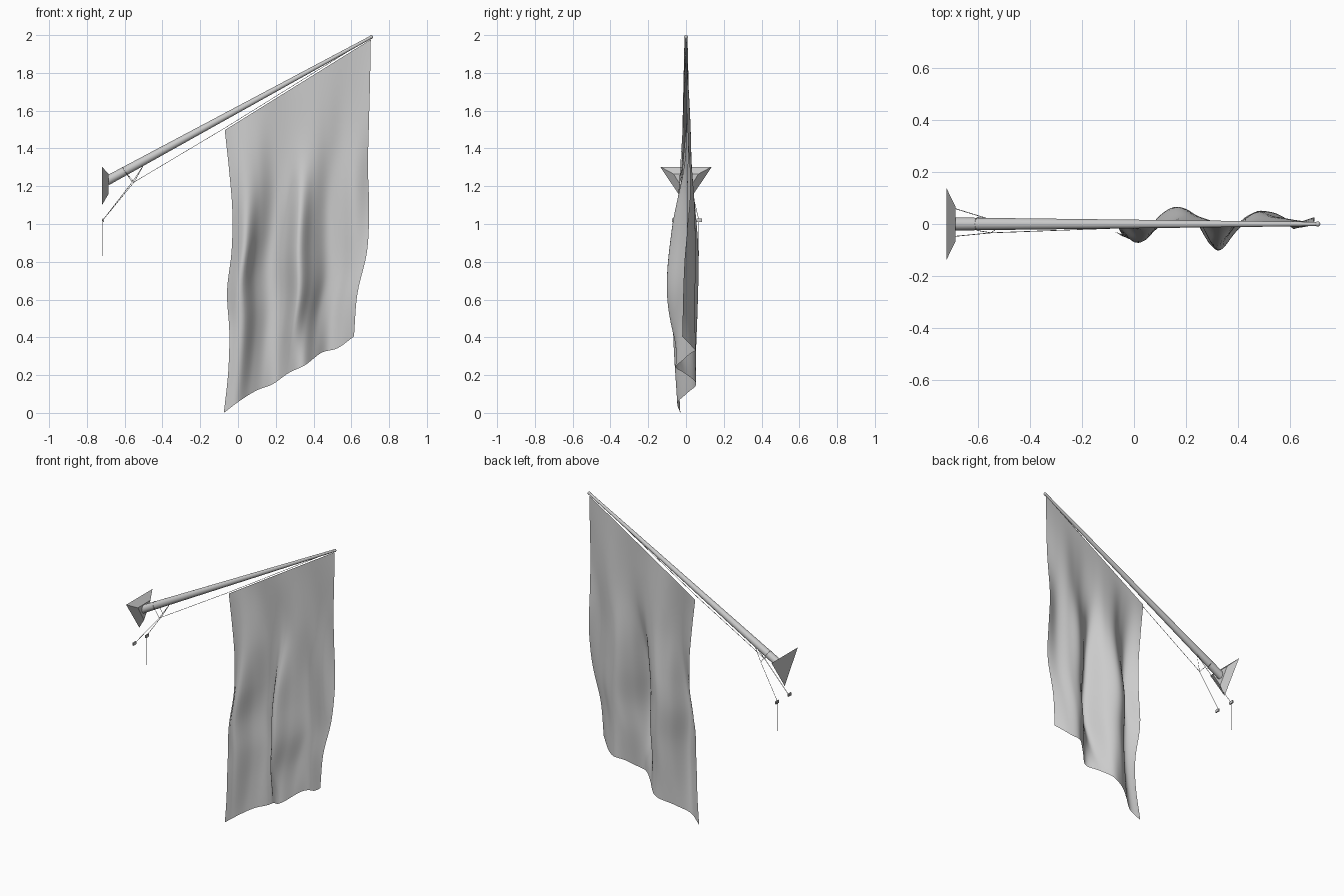
import bpy, bmesh, math
from mathutils import Vector

old = bpy.data.objects.get("Cube")
if old:
    bpy.data.objects.remove(old, do_unlink=True)

grey = bpy.data.materials.new("plain_grey")
grey.use_nodes = True
grey.diffuse_color = (0.6, 0.6, 0.6, 1)
grey.node_tree.nodes["Principled BSDF"].inputs["Base Color"].default_value = (0.6, 0.6, 0.6, 1)


def finish(name, bm, smooth_angle=0):
    mesh = bpy.data.meshes.new(name)
    bm.to_mesh(mesh)
    bm.free()
    mesh.materials.append(grey)
    obj = bpy.data.objects.new(name, mesh)
    bpy.context.collection.objects.link(obj)
    if smooth_angle:
        for p in mesh.polygons:
            p.use_smooth = True
        mesh.set_sharp_from_angle(angle=math.radians(smooth_angle))
    return obj


def rope(name, points, radius=0.0014):
    curve = bpy.data.curves.new(name, "CURVE")
    curve.dimensions = "3D"
    curve.bevel_depth = radius
    curve.bevel_resolution = 1
    curve.use_fill_caps = True
    line = curve.splines.new("POLY")
    line.points.add(len(points) - 1)
    for p, co in zip(line.points, points):
        p.co = (*co, 1)
    curve.materials.append(grey)
    bpy.context.collection.objects.link(bpy.data.objects.new(name, curve))


def sample(values, t):
    """Smooth curve through evenly spaced values, t from 0 to 1."""
    n = len(values) - 1
    i = min(int(t * n), n - 1)
    f = t * n - i
    b, c = values[i], values[i + 1]
    a = values[i - 1] if i > 0 else 2 * b - c
    d = values[i + 2] if i + 2 <= n else 2 * c - b
    return b + 0.5 * f * (c - a + f * (2*a - 5*b + 4*c - d + f * (3 * (b - c) + d - a)))


# Tapered pole with a small ball at its tip
foot, tip = Vector((-0.695, 0, 1.228)), Vector((0.704, 0, 1.989))
axis = (tip - foot).normalized()
turn = axis.to_track_quat("Z", "Y").to_matrix().to_4x4()
bm = bmesh.new()
bmesh.ops.create_cone(bm, cap_ends=True, segments=20, radius1=0.025, radius2=0.008,
                      depth=(tip - foot).length)
bmesh.ops.transform(bm, matrix=turn, verts=bm.verts)
bmesh.ops.translate(bm, vec=(foot + tip) / 2, verts=bm.verts)
finish("pole", bm, 50)

bm = bmesh.new()
bmesh.ops.create_uvsphere(bm, u_segments=12, v_segments=8, radius=0.01)
bmesh.ops.translate(bm, vec=tip + Vector((0.002, 0, 0.001)), verts=bm.verts)
finish("pole_tip", bm, 50)

# Wall bracket: triangular block narrowing towards the pole
bm = bmesh.new()
rings = []
for x, half, top, low in ((-0.72, 0.137, 1.303, 1.1), (-0.685, 0.066, 1.265, 1.16)):
    rings.append([bm.verts.new(c) for c in ((x, -half, top), (x, half, top), (x, 0, low))])
for ring in rings:
    bm.faces.new(ring)
for i in range(3):
    j = (i + 1) % 3
    bm.faces.new((rings[0][i], rings[0][j], rings[1][j], rings[1][i]))
bmesh.ops.recalc_face_normals(bm, faces=bm.faces)
finish("wall_bracket", bm)

# Hanging cloth: edge outlines, and fold depths at five heights from top to hem
left_x = (-0.07, -0.047, -0.03, -0.034, -0.058, -0.046, -0.052, -0.075)
right_x = (0.703, 0.699, 0.693, 0.688, 0.694, 0.683, 0.632, 0.614)
bottom_z = (0.0, 0.065, 0.118, 0.152, 0.212, 0.253, 0.318, 0.343, 0.405)
folds = (
    (0.004,) * 11,
    (0.008, -0.03, -0.005, 0.03, 0.025, 0.0, 0.0, 0.015, 0.025, 0.015, 0.004),
    (0.0, -0.07, 0.025, 0.064, 0.02, -0.075, -0.005, 0.045, 0.03, 0.005, 0.025),
    (-0.045, -0.065, 0.02, 0.06, 0.025, -0.098, -0.035, 0.04, 0.045, 0.01, -0.008),
    (-0.03, -0.045, 0.0, 0.04, 0.05, -0.01, -0.055, 0.0, 0.05, 0.03, -0.02))
cols, rows = 60, 48
bm = bmesh.new()
grid = []
for r in range(rows + 1):
    v = r / rows
    line = []
    for c in range(cols + 1):
        u = c / cols
        x = sample(left_x, v) * (1 - u) + sample(right_x, v) * u
        top = 1.497 + 0.48 * u
        z = top + (sample(bottom_z, u) - top) * v
        y = sample([sample(row, u) for row in folds], v)
        line.append(bm.verts.new((x, y, z)))
    grid.append(line)
for a, b in zip(grid, grid[1:]):
    for c in range(cols):
        bm.faces.new((a[c], b[c], b[c + 1], a[c + 1]))
finish("cloth", bm, 120)

# Ropes: hoist line, loop around the pole, stay, and tails to the cleats
front_knot, back_knot = Vector((-0.55, -0.034, 1.222)), Vector((-0.56, 0.02, 1.222))
rope("hoist_rope", [front_knot, (-0.07, -0.016, 1.508), tip])
centre = foot + axis * 0.108
up = Vector((-axis.z, 0, axis.x))
arc = [centre + 0.025 * (up * math.sin(a) - Vector((0, math.cos(a), 0)))
       for a in (math.pi * i / 10 for i in range(11))]
rope("pole_loop", [front_knot] + arc + [back_knot])
rope("stay_rope", [front_knot, (-0.5, 0, 1.312), back_knot])
rope("front_tail", [front_knot, (-0.716, -0.05, 1.02)])
rope("back_tail", [back_knot, (-0.716, 0.068, 1.02), (-0.716, 0.068, 0.83)])

# Cleats on the wall: a crossbar on a short stem
for side, y in (("right", -0.06), ("left", 0.071)):
    bm = bmesh.new()
    for size, x in (((0.008, 0.03, 0.018), -0.714), ((0.006, 0.012, 0.01), -0.717)):
        made = bmesh.ops.create_cube(bm, size=1)["verts"]
        bmesh.ops.scale(bm, vec=size, verts=made)
        bmesh.ops.translate(bm, vec=(x, y, 1.02), verts=made)
    finish("cleat_" + side, bm)
